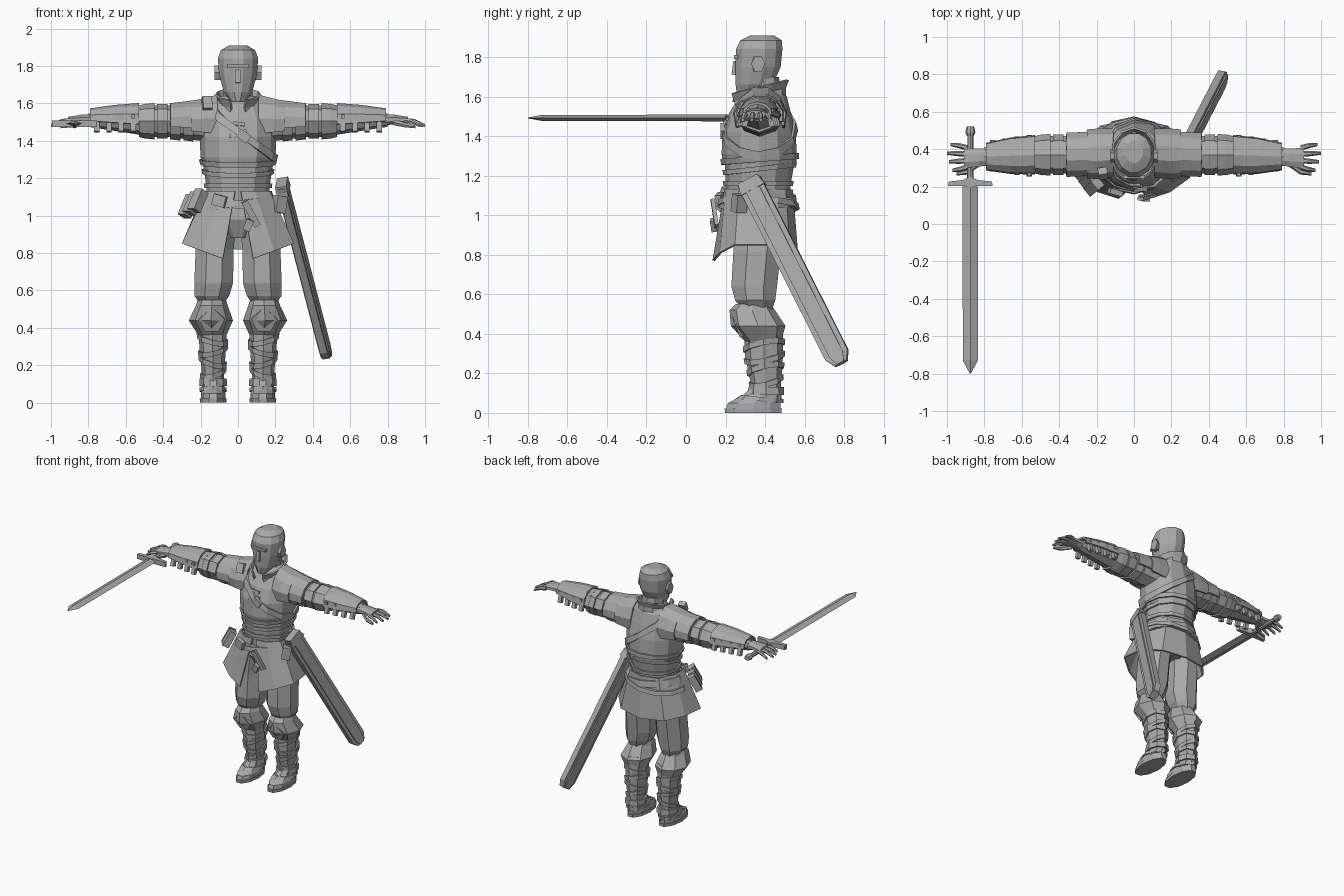
import bpy, bmesh
from math import sin, cos, radians, pi
from mathutils import Matrix, Vector, Euler

if "Cube" in bpy.data.objects:
    bpy.data.objects.remove(bpy.data.objects["Cube"])

grey = bpy.data.materials.new("plain grey")
grey.use_nodes = True
TONE = (0.4, 0.4, 0.4, 1)
grey.diffuse_color = TONE
grey.node_tree.nodes["Principled BSDF"].inputs["Base Color"].default_value = TONE


def make(name, verts, faces, side=1, solid=0):
    me = bpy.data.meshes.new(name)
    me.from_pydata([(v[0] * side, v[1], v[2]) for v in verts], [], faces)
    bm = bmesh.new()
    bm.from_mesh(me)
    bmesh.ops.recalc_face_normals(bm, faces=bm.faces)
    bm.to_mesh(me)
    bm.free()
    me.materials.append(grey)
    ob = bpy.data.objects.new(name, me)
    bpy.context.collection.objects.link(ob)
    if solid:
        mod = ob.modifiers.new("thickness", 'SOLIDIFY')
        mod.thickness, mod.offset = solid, 0
    return ob


def place(axis, t, c, d):
    return {'x': (t, c, d), 'y': (c, t, d), 'z': (c, d, t)}[axis]


def tube(name, secs, axis='z', n=8, side=1, arc=None, phase=0, tilt=0, solid=0):
    """Loft ellipses (t, centre, centre, radius, radius) along an axis."""
    a0, a1 = arc or (phase, phase + 360)
    m = n + 1 if arc else n
    verts = []
    for t, c, d, r, q in secs:
        for i in range(m):
            a = radians(a0 + (a1 - a0) * i / n)
            verts.append(place(axis, t + tilt * sin(a), c + r * cos(a), d + q * sin(a)))
    faces = [(k * m + i, k * m + (i + 1) % m, (k + 1) * m + (i + 1) % m, (k + 1) * m + i)
             for k in range(len(secs) - 1) for i in range(n)]
    if not arc:
        faces += [tuple(range(m)), tuple(range((len(secs) - 1) * m, len(secs) * m))]
    return make(name, verts, faces, side, solid)


def section_at(secs, t):
    s = sorted(secs)
    t = min(max(t, s[0][0]), s[-1][0])
    for a, b in zip(s, s[1:]):
        if t <= b[0]:
            f = (t - a[0]) / (b[0] - a[0])
            return [p + (q - p) * f for p, q in zip(a, b)][1:]


def wrap(name, secs, t0, width, off=0.012, axis='z', n=8, side=1, kc=0, ks=0):
    """Closed strap that follows a lofted body, tilted by kc and ks."""
    verts = []
    for i in range(n):
        a = 2 * pi * i / n
        for dt, o in ((-.5, -.01), (-.5, off), (.5, off), (.5, -.01)):
            t = t0 + kc * cos(a) + ks * sin(a) + dt * width
            c, d, r, q = section_at(secs, t)
            verts.append(place(axis, t, c + (r + o) * cos(a), d + (q + o) * sin(a)))
    faces = [(i * 4 + j, i * 4 + (j + 1) % 4, (i + 1) % n * 4 + (j + 1) % 4, (i + 1) % n * 4 + j)
             for i in range(n) for j in range(4)]
    return make(name, verts, faces, side)


def box(name, loc, size, rot=(0, 0, 0), side=1):
    m = Matrix.Translation(loc) @ Euler([radians(r) for r in rot]).to_matrix().to_4x4()
    v = [m @ Vector((x * size[0] / 2, y * size[1] / 2, z * size[2] / 2))
         for x in (-1, 1) for y in (-1, 1) for z in (-1, 1)]
    return make(name, v, [(0, 1, 3, 2), (4, 5, 7, 6), (0, 1, 5, 4), (2, 3, 7, 6), (0, 2, 6, 4), (1, 3, 7, 5)], side)


def plate(name, outline, thick, m, side=1):
    n = len(outline)
    v = [m @ Vector((x, y, z)) for z in (-thick / 2, thick / 2) for x, y in outline]
    f = [tuple(range(n)), tuple(range(n, 2 * n))]
    f += [(i, (i + 1) % n, n + (i + 1) % n, n + i) for i in range(n)]
    return make(name, v, f, side)


# Head, neck and collar
tube("head", [(1.61, 0, .315, .04, .06), (1.66, 0, .345, .078, .097), (1.75, 0, .365, .104, .118),
              (1.84, 0, .37, .112, .122), (1.885, 0, .38, .095, .108), (1.91, 0, .385, .05, .06)], n=12, phase=15)
tube("neck", [(1.53, 0, .41, .085, .08), (1.7, 0, .39, .075, .08)])
tube("collar", [(1.55, 0, .38, .13, .12), (1.61, 0, .37, .10, .13), (1.65, 0, .37, .12, .145)],
     n=10, arc=(-70, 250), tilt=.035, solid=.012)
box("brow", (0, .252, 1.80), (.12, .02, .02))
box("nose", (0, .245, 1.745), (.025, .02, .07), (-8, 0, 0))
for s in (1, -1):
    tube("ear", [(.09, .36, 1.765, .03, .045), (.125, .365, 1.765, .035, .045)], 'x', 6, s)

# Torso: chest shell over a narrower waist
waist = [(1.08, 0, .365, .165, .16), (1.16, 0, .365, .17, .165), (1.3, 0, .375, .19, .18)]
chest = [(1.26, 0, .375, .185, .185), (1.31, 0, .37, .2, .19), (1.42, 0, .37, .205, .185),
         (1.52, 0, .375, .2, .155), (1.6, 0, .39, .15, .12), (1.64, 0, .395, .09, .08)]
tube("waist", waist, n=12)
tube("chest", chest, n=12)
wrap("chest_hem", chest, 1.285, .03, n=12, ks=.015)
wrap("lower_hem", waist, 1.235, .025, n=12, ks=.02)
wrap("waist_hem", waist, 1.16, .025, n=12)
wrap("diagonal_strap", chest, 1.45, .045, .014, n=12, kc=-.15)
box("strap_buckle", (.03, .185, 1.425), (.07, .02, .05), (0, 35, 0))
for i in range(3):
    box("chest_clasp", (.005, .2 + .006 * i, 1.42 + .035 * i), (.10 - .02 * i, .02, .018), (-12, 8, 0))
box("shoulder_buckle", (-.165, .27, 1.60), (.05, .04, .07), (-25, 0, 10))

# Skirt, split at the front
top = [(.015, .2), (.09, .205), (.165, .27), (.175, .38), (.12, .5), (0, .535)]
hem = [(.08, .14, .77), (.19, .175, .81), (.295, .25, .85), (.275, .41, .85), (.18, .52, .83), (0, .56, .82)]
top = [(x, y, 1.13) for x, y in top]
full = [r + [(-x, y, z) for x, y, z in r[-2::-1]] for r in (top, hem)]
k = len(full[0])
make("skirt", full[0] + full[1], [(i, i + 1, k + i + 1, k + i) for i in range(k - 1)], solid=.012)
tube("pelvis", [(1.1, 0, .37, .16, .14), (.98, 0, .37, .17, .15), (.88, 0, .37, .07, .1)], n=10)

# Belts and hanging gear
hips = [(1.0, 0, .365, .225, .195), (1.12, 0, .365, .18, .175)]
wrap("belt", hips, 1.07, .045, .012, n=12, kc=-.02, ks=.01)
wrap("sword_belt", hips, 1.055, .03, .02, n=12, kc=.03, ks=-.01)
box("belt_buckle", (-.1, .17, 1.08), (.07, .03, .06), (0, 15, -15))
for i in range(3):
    box("belt_pouch", (-.215 - .025 * i, .2 + .035 * i, 1.08 - .015 * i), (.05, .06, .12), (0, 28, 40))
box("belt_tail", (.07, .145, 1.01), (.035, .02, .15), (8, -28, 0))
box("belt_tail_end", (.055, .14, .95), (.04, .03, .06), (8, 25, 0))
box("scabbard_loop", (.22, .27, 1.06), (.06, .06, .09), (0, 10, 30))

# Scabbard across the left hip
head, tip = Vector((.235, .32, 1.17)), Vector((.475, .785, .25))
along = (tip - head).normalized()
face = (Vector((1, -.1, 0)) - along * along.dot(Vector((1, -.1, 0)))).normalized()
across = face.cross(along)
frame = Matrix((along, across, face)).transposed().to_4x4()
frame.translation = head
length = (tip - head).length
for nm, scale, th in (("scabbard", 1, .04), ("scabbard_ridge", .6, .056)):
    w = .063 * scale
    plate(nm, [(0, -w), (length - .05, -w), (length, -w * .55), (length, w * .55),
               (length - .05, w), (0, w)], th, frame)
plate("scabbard_throat", [(-.01, -.055), (.05, -.068), (.05, .068), (-.01, .055)], .06, frame)

# Legs
thigh = [(1.0, .1, .37, .1, .14), (.82, .125, .36, .11, .13), (.64, .13, .345, .112, .125),
         (.57, .14, .35, .1, .11), (.52, .14, .36, .06, .08)]
guard = [(.55, .14, .34, .075, .09), (.52, .14, .335, .085, .115), (.44, .145, .365, .118, .138),
         (.36, .137, .39, .075, .09)]
calf = [(.46, .137, .39, .08, .1), (.28, .135, .395, .07, .095), (.14, .133, .405, .058, .075),
        (.05, .133, .405, .062, .08)]
for s in (1, -1):
    tube("trouser_leg", thigh, side=s, phase=22.5)
    tube("knee_guard", guard, side=s)
    plate("knee_flap", [(-.07, .02), (0, .09), (.07, .02), (.035, -.05), (-.035, -.05)], .02,
          Matrix.Translation((.14, .265, .43)) @ Matrix.Rotation(radians(110), 4, 'X'), s)
    tube("calf", calf, side=s)
    for i, z in enumerate((.34, .28, .22, .16)):
        wrap("shin_wrap", calf, z, .028, .01, side=s, kc=.018 * (-1) ** i, ks=.02)
    wrap("ankle_cuff", calf, .11, .04, .014, side=s)
    tube("sole", [(0, .133, .34, .07, .15), (.022, .133, .34, .072, .152)], n=10, side=s)
    tube("boot", [(.02, .133, .34, .066, .145), (.05, .133, .345, .066, .14), (.09, .133, .385, .058, .1),
                  (.14, .133, .405, .055, .07)], n=10, side=s)
    wrap("boot_strap", [(.03, .133, .345, .066, .14), (.1, .133, .39, .06, .09)], .07, .02, .01, side=s, ks=-.01)

# Arms: padded sleeve, layered shoulder plates, bracer and open hand
arm = [(.1, .38, 1.49, .12, .11), (.2, .375, 1.5, .11, .1), (.36, .37, 1.505, .1, .085),
       (.48, .37, 1.505, .1, .085), (.54, .37, 1.505, .085, .07), (.8, .36, 1.51, .05, .035)]
for s in (1, -1):
    tube("sleeve", arm, 'x', side=s)
    for i in range(4):
        wrap("arm_lame", arm, .265 + .07 * i, .055, .008 + .004 * (i % 2), 'x', side=s)
    wrap("elbow_cuff", arm, .51, .04, .012, 'x', side=s)
    tube("shoulder_plate", [(.11, .38, 1.5, .125, .145), (.19, .375, 1.5, .13, .125), (.25, .375, 1.5, .125, .11)],
         'x', 7, s, (-25, 205), solid=.014)
    tube("upper_plate", [(.23, .375, 1.5, .115, .115), (.36, .37, 1.5, .115, .098)], 'x', 7, s, (-15, 195), solid=.014)
    for x in (.14, .21):
        for z in (1.5, 1.55):
            box("shoulder_rivet", (x, .265 if z < 1.53 else .285, z), (.018, .025, .018), (20, 0, 0), s)
    tube("bracer", [(.53, .37, 1.505, .1, .09), (.66, .365, 1.51, .092, .075), (.79, .36, 1.515, .068, .052)],
         'x', 6, s, (-10, 190), solid=.014)
    for i in range(4):
        for e in (-1, 1):
            x, reach = .56 + .065 * i, .098 - .01 * i
            box("bracer_stud", (x, .365 + e * reach, 1.53), (.02, .02, .02), side=s)
            box("bracer_tie", (x, .365 + e * reach * .93, 1.475), (.028, .028, .055), (e * 15, 0, 0), s)
    tube("palm", [(.77, .36, 1.51, .05, .034), (.83, .355, 1.515, .052, .028), (.91, .352, 1.51, .06, .02)],
         'x', side=s, phase=22.5)
    for i in range(4):
        y, reach = .305 + .034 * i, (.06, .08, .09, .07)[i]
        fan = (i - 1.5) * .012
        tube("finger", [(.89, y, 1.51, .015, .015), (.89 + reach * .6, y + fan * .6, 1.505, .014, .014),
                        (.91 + reach, y + fan, 1.482, .009, .009)], 'x', 6, s)
    tube("thumb", [(.83, .325, 1.5, .02, .018), (.89, .28, 1.485, .016, .015), (.95, .268, 1.475, .009, .009)],
         'x', 6, s)

# Sword held in the right hand, pointing forward
X, Z = -.875, 1.492
tube("blade", [(.2, X, Z, .042, .017), (-.73, X, Z, .04, .015), (-.8, X, Z, .003, .002)], 'y', 4)
tube("grip", [(.2, X, Z, .018, .018), (.48, X, Z, .016, .016)], 'y')
tube("pommel", [(.47, X, Z, .018, .018), (.49, X, Z, .027, .025), (.52, X, Z, .02, .018)], 'y')
plate("crossguard", [(-.12, -.012), (-.03, -.012), (0, -.02), (.03, -.012), (.12, -.012), (.115, .012), (.04, .02),
                     (0, .04), (-.04, .02), (-.115, .012)], .036, Matrix.Translation((X, .215, Z)))
